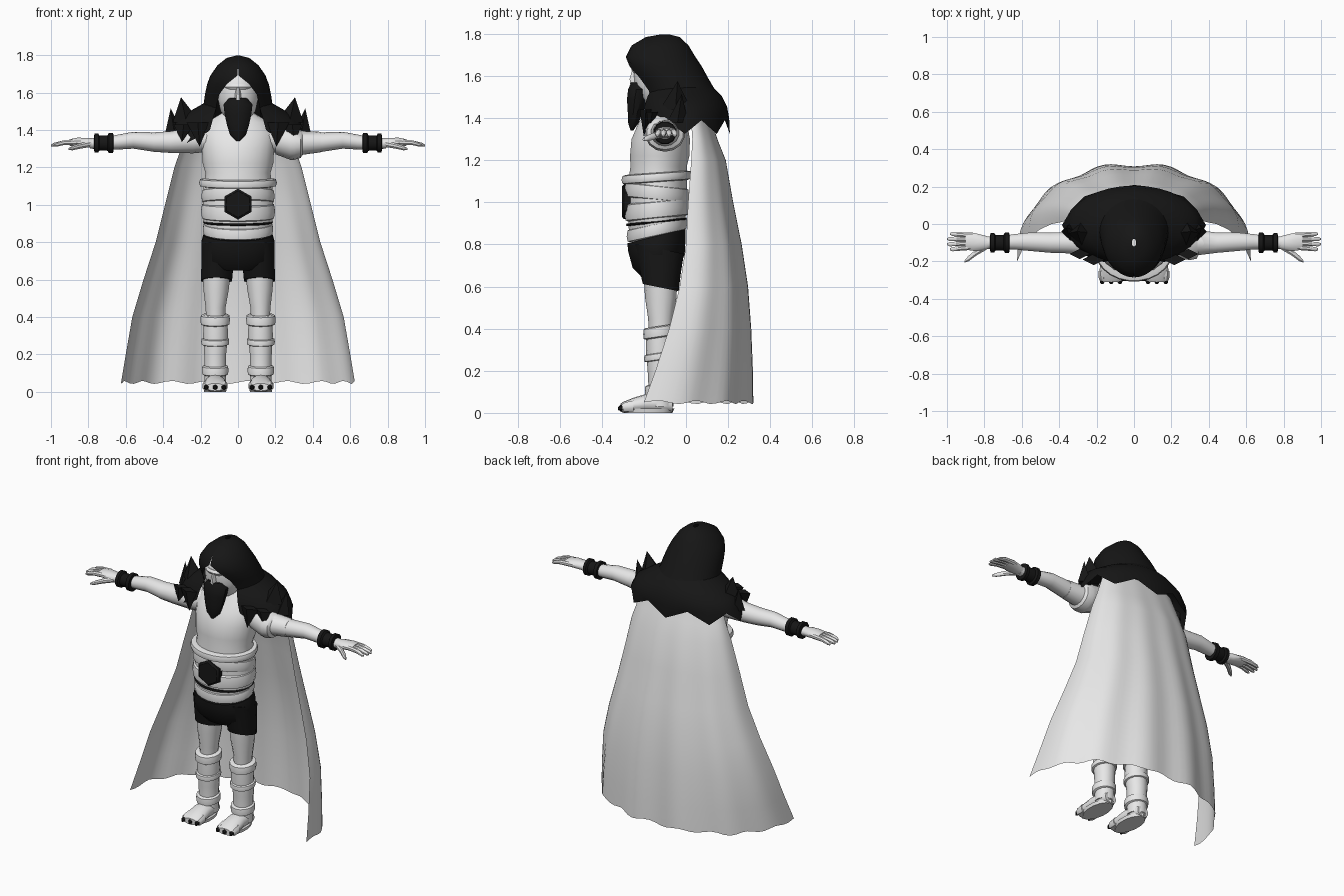
import bpy, bmesh, math
from math import sin, cos, pi


def material(name, v):
    m = bpy.data.materials.new(name)
    m.diffuse_color = (v, v, v, 1)
    return m


LIGHT = material("light_grey", 0.8)
BLACK = material("black", 0.008)


def finish(name, bm, mat, angle=40):
    bmesh.ops.recalc_face_normals(bm, faces=bm.faces)
    me = bpy.data.meshes.new(name)
    bm.to_mesh(me)
    bm.free()
    me.materials.append(mat)
    me.shade_smooth()
    me.set_sharp_from_angle(angle=math.radians(angle))
    ob = bpy.data.objects.new(name, me)
    bpy.context.collection.objects.link(ob)
    return ob


def skin(name, rows, mat, closed=True, caps=True, angle=40):
    """Join rows of points into a surface."""
    bm = bmesh.new()
    vs = [[bm.verts.new(p) for p in r] for r in rows]
    n = len(rows[0])
    for a, b in zip(vs, vs[1:]):
        for i in range(n if closed else n - 1):
            j = (i + 1) % n
            bm.faces.new((a[i], a[j], b[j], b[i]))
    if closed and caps:
        bm.faces.new(vs[0])
        bm.faces.new(vs[-1])
    return finish(name, bm, mat, angle)


def loft(name, rings, mat, axis="z", n=14, side=1, tilt=0.0):
    """Rings are (position on axis, centre 1, centre 2, radius 1, radius 2)."""
    rows = []
    for p, c1, c2, r1, r2 in rings:
        row = []
        for i in range(n):
            t = 2 * pi * (i + 0.5) / n
            u, v = c1 + r1 * cos(t), c2 + r2 * sin(t)
            if axis == "z":
                q = (u * side, v, p + tilt * (v - c2))
            elif axis == "x":
                q = (p * side, u, v)
            else:
                q = (u * side, p, v)
            row.append(q)
        rows.append(row)
    return skin(name, rows, mat)


def band(name, z, x, y, rx, ry, h, mat, side=1, tilt=0.0, n=18):
    """Rounded strap around a limb or the waist."""
    prof = [(-.5, .86), (-.4, .97), (0, 1), (.4, .97), (.5, .86)]
    return loft(name, [(z + a * h, x, y, rx * k, ry * k) for a, k in prof],
                mat, n=n, side=side, tilt=tilt)


def spike(name, base, tip, r, mat, n=4, flat=1.0):
    bm = bmesh.new()
    ring = [bm.verts.new((base[0] + r * cos(2 * pi * i / n),
                          base[1] + r * flat * sin(2 * pi * i / n), base[2])) for i in range(n)]
    top = bm.verts.new(tip)
    bm.faces.new(ring)
    for i in range(n):
        bm.faces.new((ring[i], ring[(i + 1) % n], top))
    return finish(name, bm, mat, 20)


# Torso and waist
loft("torso", [(.84, 0, -.14, .17, .13), (.9, 0, -.14, .185, .135), (1.0, 0, -.135, .19, .14),
               (1.1, 0, -.135, .185, .14), (1.17, 0, -.13, .175, .135), (1.22, 0, -.125, .19, .142),
               (1.3, 0, -.12, .195, .14), (1.38, 0, -.11, .2, .115), (1.44, 0, -.09, .17, .09),
               (1.5, 0, -.09, .07, .07)], LIGHT, n=24)
band("upper_belt", 1.118, 0, -.14, .21, .168, .045, LIGHT, tilt=.07, n=24)
band("waist_wrap_top", 1.045, 0, -.138, .198, .155, .075, LIGHT, tilt=-.1, n=24)
band("waist_wrap_middle", .965, 0, -.138, .2, .155, .09, LIGHT, tilt=.1, n=24)
band("waist_cord", .907, 0, -.14, .188, .147, .014, BLACK, tilt=.1, n=24)
band("lower_belt", .87, 0, -.138, .19, .145, .065, LIGHT, tilt=.22, n=24)
# Six-sided buckle
skin("buckle", [[(k * .083 * sin(i * pi / 3), y, 1.003 + k * .083 * cos(i * pi / 3))
                 for i in range(6)] for y, k in ((-.25, 1), (-.295, 1), (-.305, .85))], BLACK)

# Shorts
loft("shorts_hips", [(.84, 0, -.14, .186, .14), (.8, 0, -.138, .198, .138),
                     (.72, 0, -.13, .195, .125), (.67, 0, -.125, .15, .09)], BLACK, n=20, tilt=.25)

for s, tag in ((1, "left"), (-1, "right")):
    loft("shorts_leg_" + tag, [(.78, .105, -.13, .09, .12), (.68, .11, -.125, .088, .1),
                               (.595, .115, -.12, .085, .085)], BLACK, side=s, tilt=-.2)
    # Legs and boots
    loft("leg_" + tag, [(.66, .115, -.12, .078, .08), (.55, .117, -.12, .07, .075),
                        (.45, .12, -.12, .055, .06), (.36, .12, -.12, .05, .055)], LIGHT, side=s)
    loft("boot_" + tag, [(.4, .12, -.125, .065, .065), (.3, .12, -.125, .068, .066),
                         (.2, .122, -.12, .06, .062), (.12, .122, -.12, .058, .058),
                         (.03, .122, -.12, .06, .06)], LIGHT, side=s)
    for nm, z, r, h in (("cuff", .385, .08, .055), ("strap", .268, .076, .035),
                        ("ankle_strap", .115, .072, .05)):
        band("boot_%s_%s" % (nm, tag), z, .122, -.125, r, r * .98, h, LIGHT, s, .15)
    loft("foot_" + tag, [(-.065, .122, .035, .04, .035), (-.1, .122, .045, .055, .045),
                         (-.19, .122, .045, .058, .045), (-.25, .122, .036, .064, .036),
                         (-.295, .122, .027, .064, .027), (-.31, .122, .025, .05, .02)],
         LIGHT, "y", side=s)
    loft("sole_" + tag, [(0, .122, -.18, .06, .115), (.02, .122, -.18, .064, .125)], LIGHT, side=s)
    for i, x in enumerate((.075, .122, .17)):
        loft("toe_%s_%d" % (tag, i), [(-.25, x, .032, .021, .028), (-.29, x, .028, .02, .024),
                                      (-.305, x, .025, .012, .015)], LIGHT, "y", 8, s)
        loft("toe_claw_%s_%d" % (tag, i), [(-.288, x, .026, .016, .017), (-.312, x, .024, .014, .014),
                                           (-.322, x, .02, .006, .007)], BLACK, "y", 6, s)

    # Arms, bracers and hands
    loft("arm_" + tag, [(.13, -.1, 1.36, .08, .075), (.24, -.1, 1.345, .07, .07),
                        (.36, -.1, 1.335, .058, .058), (.45, -.1, 1.335, .055, .052),
                        (.56, -.095, 1.345, .05, .045), (.64, -.095, 1.335, .042, .04),
                        (.72, -.1, 1.328, .034, .032), (.79, -.1, 1.328, .034, .028)],
         LIGHT, "x", side=s)
    loft("bracer_" + tag, [(.665, -.1, 1.33, .042, .04), (.668, -.1, 1.33, .056, .056),
                           (.69, -.1, 1.33, .056, .056), (.697, -.1, 1.33, .044, .043),
                           (.74, -.1, 1.33, .042, .04), (.747, -.1, 1.33, .053, .052),
                           (.766, -.1, 1.33, .053, .052), (.77, -.1, 1.33, .04, .038)],
         BLACK, "x", 12, s)
    loft("palm_" + tag, [(.765, -.1, 1.328, .03, .026), (.81, -.1, 1.332, .043, .027),
                         (.86, -.095, 1.335, .05, .024), (.9, -.092, 1.333, .047, .018)],
         LIGHT, "x", 12, s)
    for i, (y, ye, xe) in enumerate(((-.125, -.135, .985), (-.103, -.108, 1.0),
                                     (-.08, -.08, 1.0), (-.06, -.053, .985))):
        loft("finger_%s_%d" % (tag, i), [(.86, y, 1.335, .014, .016), (.93, (y + ye) / 2, 1.332, .014, .014),
                                         (xe - .015, ye, 1.321, .012, .011), (xe, ye, 1.316, .005, .005)],
             LIGHT, "x", 8, s)
    loft("thumb_" + tag, [(.79, -.12, 1.325, .02, .018), (.84, -.15, 1.315, .018, .016),
                          (.885, -.185, 1.303, .016, .013), (.905, -.2, 1.298, .006, .006)],
         LIGHT, "x", 8, s)

    # Shoulder spikes and hanging points of the mantle
    spike("shoulder_spike_" + tag, (s * .275, -.05, 1.44), (s * .305, -.04, 1.575), .075, BLACK)
    spike("outer_spike_" + tag, (s * .34, -.04, 1.38), (s * .36, -.02, 1.515), .05, BLACK)
    spike("front_point_" + tag, (s * .215, -.19, 1.44), (s * .205, -.2, 1.31), .06, BLACK, flat=.5)
    spike("side_point_" + tag, (s * .29, -.16, 1.43), (s * .3, -.175, 1.335), .055, BLACK, flat=.5)

# Flared sleeve on one arm
loft("sleeve", [(.2, -.1, 1.35, .08, .08), (.28, -.1, 1.33, .092, .09), (.3, -.1, 1.325, .095, .085),
                (.335, -.1, 1.325, .088, .075), (.345, -.1, 1.33, .068, .063),
                (.44, -.1, 1.335, .056, .055)], LIGHT, "x")


def around(z, w, yf, yb, gap, n=28, jag=0.0):
    """Row running round the head or shoulders, open by gap at the front."""
    a0 = math.asin(min(gap / w, 1))
    cy, ry = (yf + yb) / 2, (yb - yf) / 2
    row = []
    for i in range(n + 1):
        a = a0 + (2 * pi - 2 * a0) * i / n
        k = 1 + (.04 if jag and i % 4 == 2 else 0)
        dz = jag * abs((i % 4) - 2) / 2
        row.append((w * sin(a) * k, cy - ry * cos(a) * k, z + dz))
    return row


# Hood and mantle
skin("hood", [around(*r) for r in (
    (1.797, .012, -.12, -.08, 0), (1.785, .06, -.19, -.03, 0), (1.745, .11, -.258, .012, 0),
    (1.69, .148, -.286, .045, .004), (1.645, .165, -.28, .075, .06), (1.59, .177, -.25, .105, .1),
    (1.53, .185, -.215, .14, .115), (1.47, .2, -.2, .18, .12))], BLACK, closed=False, angle=35)
skin("mantle", [around(*r) for r in (
    (1.55, .17, -.19, .125, .11), (1.505, .25, -.205, .17, .12), (1.455, .33, -.215, .195, .135))]
    + [around(1.4, .36, -.22, .205, .15), around(1.325, .37, -.225, .2, .16, jag=.065)],
    BLACK, closed=False, angle=30)

# Head, brow, nose and beard
loft("head", [(1.46, 0, -.13, .06, .06), (1.5, 0, -.145, .095, .085), (1.56, 0, -.15, .108, .095),
              (1.62, 0, -.15, .108, .1), (1.68, 0, -.145, .095, .095), (1.73, 0, -.13, .05, .06)],
     LIGHT, n=16)
loft("brow", [(1.615, 0, -.2, .07, .05), (1.63, 0, -.2, .08, .06), (1.645, 0, -.2, .07, .05)], LIGHT)
loft("nose", [(1.56, 0, -.235, .02, .032), (1.585, 0, -.24, .018, .03), (1.63, 0, -.235, .01, .022)],
     LIGHT, n=8)
loft("beard", [(1.34, .0, -.257, .008, .006), (1.375, 0, -.25, .045, .025), (1.43, 0, -.24, .062, .038),
               (1.49, 0, -.23, .075, .052), (1.535, 0, -.222, .08, .055), (1.57, 0, -.22, .05, .042)],
     BLACK, n=12)

# Cape: levels are (height, half width, front edge y, back y)
levels = [(1.45, .25, .02, .1), (1.3, .305, .03, .15), (1.2, .34, .025, .19), (1.0, .39, .01, .225),
          (.8, .44, 0, .265), (.6, .505, -.03, .295), (.4, .565, -.08, .31), (.2, .6, -.145, .318),
          (.05, .625, -.2, .32)]
rows = []
for z, w, yf, yb in levels:
    fold = .012 * (1.45 - z) / 1.4
    row = []
    for i in range(49):
        t = -1 + i / 24
        a = t * pi / 2
        f = -fold * cos(t * 6 * pi) * (1 - t * t)
        hem = .008 * sin(t * 9 * pi) if z < .1 else 0
        row.append(((w + f) * sin(a), yf + (yb - yf + f) * max(cos(a), 0) ** .85, z + hem))
    rows.append(row)
skin("cape", rows, LIGHT, closed=False, angle=60)
